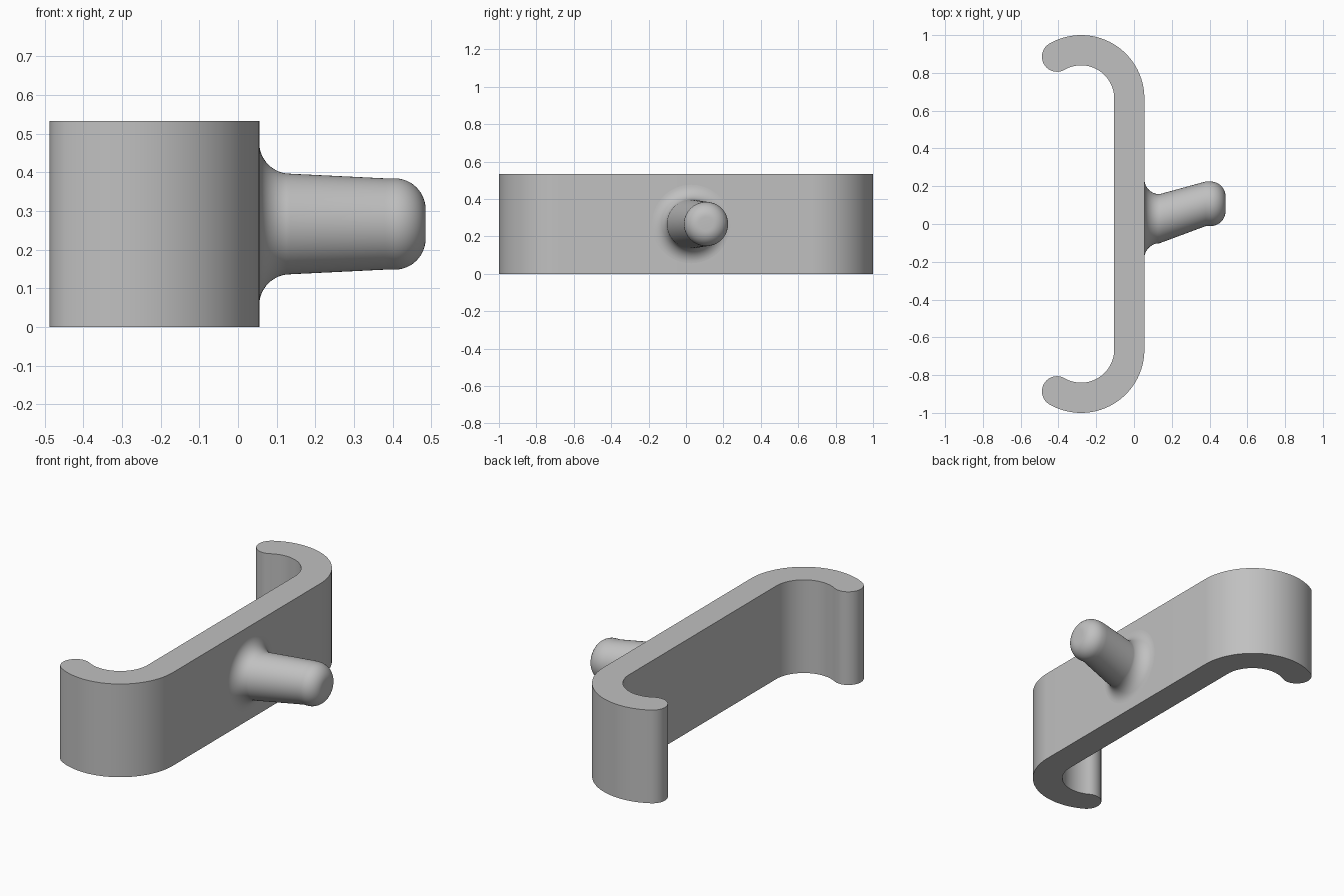
import bpy, bmesh
from math import sin, cos, pi, radians

cube = bpy.data.objects.get("Cube")
if cube:
    bpy.data.objects.remove(cube, do_unlink=True)

HEIGHT = 0.533
FACE_X = 0.055            # outer face of the bar
HALF = 0.08               # half of the bar thickness
BEND = FACE_X - HALF + 0.28 # centreline radius of the hooked ends
BEND_X, BEND_Y = -0.28, 0.665

grey = bpy.data.materials.new("plain grey")
grey.use_nodes = True
colour = (0.53, 0.53, 0.53, 1)
grey.diffuse_color = colour
grey.node_tree.nodes["Principled BSDF"].inputs["Base Color"].default_value = colour


def finish(bm, name):
    bmesh.ops.recalc_face_normals(bm, faces=bm.faces)
    mesh = bpy.data.meshes.new(name)
    bm.to_mesh(mesh)
    bm.free()
    mesh.materials.append(grey)
    obj = bpy.data.objects.new(name, mesh)
    bpy.context.collection.objects.link(obj)
    bpy.ops.object.select_all(action="DESELECT")
    obj.select_set(True)
    bpy.context.view_layer.objects.active = obj
    bpy.ops.object.shade_smooth_by_angle(angle=radians(35))
    return obj


def arc(cx, cy, r, start, end, steps):
    angles = [radians(start + (end - start) * i / steps) for i in range(steps + 1)]
    return [(cx + r * cos(a), cy + r * sin(a)) for a in angles]


# Hooked bar: outer bend, round lip, inner bend, then mirrored
SWEEP = 120
lip_x = BEND_X + BEND * cos(radians(SWEEP))
lip_y = BEND_Y + BEND * sin(radians(SWEEP))
half = arc(BEND_X, BEND_Y, BEND + HALF, 0, SWEEP, 40)
half += arc(lip_x, lip_y, HALF, SWEEP, SWEEP + 180, 24)[1:-1]
half += arc(BEND_X, BEND_Y, BEND - HALF, SWEEP, 0, 40)
outline = half + [(x, -y) for x, y in reversed(half)]

bm = bmesh.new()
base = bm.faces.new([bm.verts.new((x, y, 0)) for x, y in outline])
top = bmesh.ops.extrude_face_region(bm, geom=[base])["geom"]
bmesh.ops.translate(bm, vec=(0, 0, HEIGHT),
                    verts=[v for v in top if isinstance(v, bmesh.types.BMVert)])
finish(bm, "hooked_bar")

# Slanted peg: rings (x, centre y, radius) for flared root, taper and rounded tip
FILLET, ROOT_R, TIP_R = 0.08, 0.13, 0.118
TIP_Y, TIP_X = 0.107, 0.485
quarter = [i / 12 * pi / 2 for i in range(13)]
rings = [(FACE_X - 0.03, 0.028, ROOT_R + FILLET)]
rings += [(FACE_X + FILLET * (1 - cos(a)), 0.028, ROOT_R + FILLET * (1 - sin(a)))
          for a in quarter]
rings.append((0.38, TIP_Y, TIP_R))
rings += [(TIP_X - FILLET * (1 - sin(a)), TIP_Y, TIP_R - FILLET * (1 - cos(a)))
          for a in quarter]

SIDES = 64
bm = bmesh.new()
loops = [[bm.verts.new((x, y + r * cos(2 * pi * i / SIDES),
                        HEIGHT / 2 + r * sin(2 * pi * i / SIDES)))
          for i in range(SIDES)] for x, y, r in rings]
for a, b in zip(loops, loops[1:]):
    for i in range(SIDES):
        j = (i + 1) % SIDES
        bm.faces.new((a[i], a[j], b[j], b[i]))
bm.faces.new(loops[0])
bm.faces.new(loops[-1])
finish(bm, "slanted_peg")
